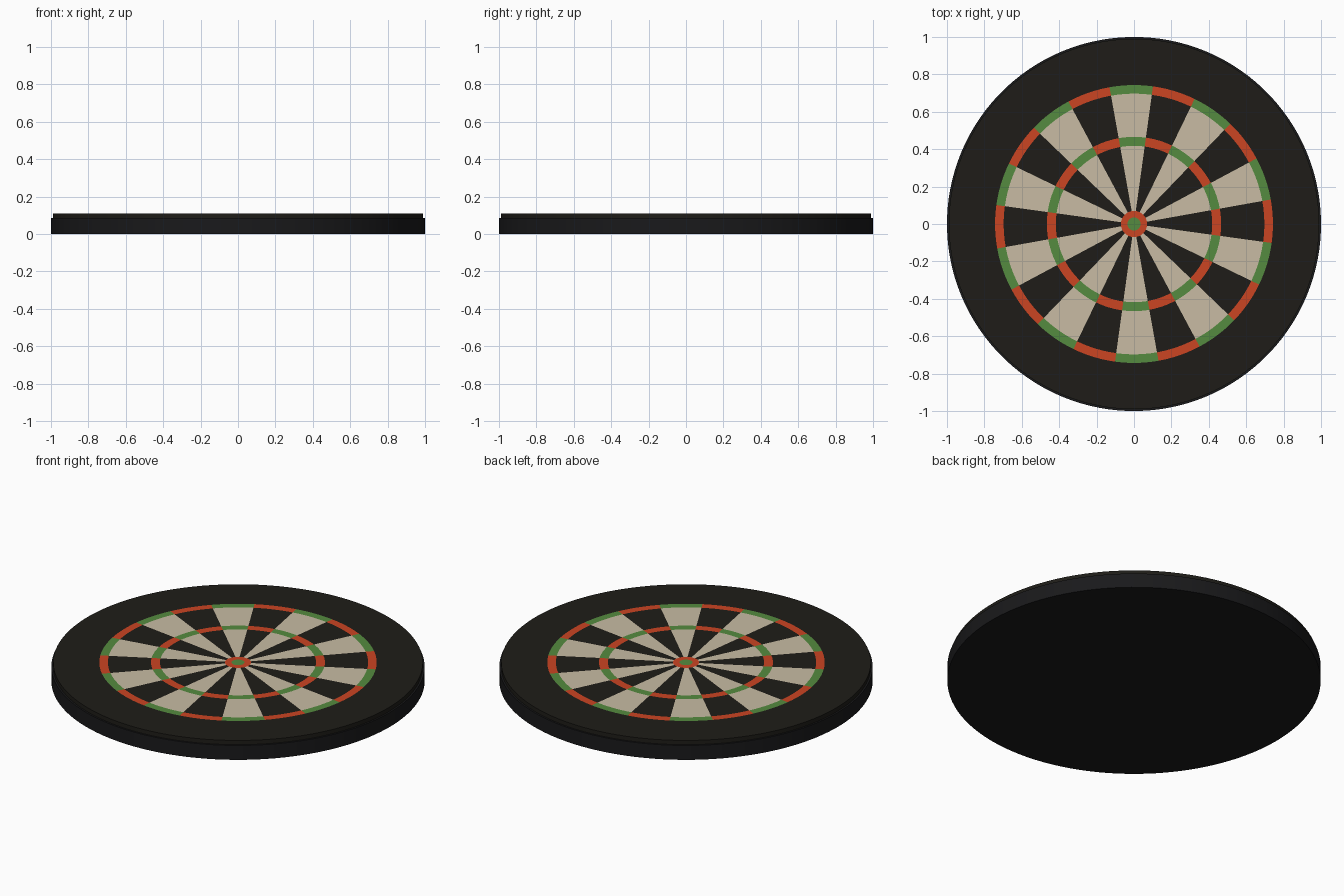
import bpy, bmesh
from math import radians, cos, sin

if "Cube" in bpy.data.objects:
    bpy.data.objects.remove(bpy.data.objects["Cube"])

SECTORS, SUB = 20, 6
N = SECTORS * SUB
START = radians(82.15)          # first edge of the top sector, slightly turned


def material(name, rgb):
    m = bpy.data.materials.new(name)
    m.diffuse_color = (*rgb, 1)
    m.use_nodes = True
    m.node_tree.nodes["Principled BSDF"].inputs["Base Color"].default_value = m.diffuse_color
    return m


rim_black = material("rim_black", (0.010, 0.010, 0.011))
black = material("black", (0.013, 0.012, 0.009))
cream = material("cream", (0.58, 0.50, 0.37))
red = material("red", (0.60, 0.058, 0.016))
green = material("green", (0.09, 0.26, 0.05))


def turned_disc(name, profile, mats, pick):
    """Turn a (radius, z) profile around z; pick(band, sector) gives the material slot."""
    bm = bmesh.new()
    rings = []
    for r, z in profile:
        if r == 0:
            rings.append([bm.verts.new((0, 0, z))] * N)
        else:
            rings.append([bm.verts.new((r * cos(START + radians(360 / N) * i),
                                        r * sin(START + radians(360 / N) * i), z))
                          for i in range(N)])
    for band, (a, b) in enumerate(zip(rings, rings[1:])):
        for i in range(N):
            j = (i + 1) % N
            corners = list(dict.fromkeys((a[i], a[j], b[j], b[i])))
            bm.faces.new(corners).material_index = pick(band, i // SUB)
    bmesh.ops.recalc_face_normals(bm, faces=bm.faces)
    me = bpy.data.meshes.new(name)
    bm.to_mesh(me)
    bm.free()
    ob = bpy.data.objects.new(name, me)
    bpy.context.collection.objects.link(ob)
    for m in mats:
        me.materials.append(m)
    bpy.ops.object.select_all(action='DESELECT')
    ob.select_set(True)
    bpy.context.view_layer.objects.active = ob
    bpy.ops.object.shade_smooth_by_angle(angle=radians(30))
    return ob


# Backing disc
turned_disc("backing_disc", [(0, 0), (1, 0), (1, 0.085), (0, 0.085)],
            [rim_black], lambda band, s: 0)

# Playing face: bull, inner field, treble ring, outer field, double ring, border, edge
TOP, LOW = 0.11, 0.085
radii = [0, 0.035, 0.07, 0.418, 0.466, 0.697, 0.743, 0.99]
slots = [(3, 3), (2, 2), (1, 0), (3, 2), (1, 0), (3, 2), (0, 0), (0, 0), (0, 0)]
turned_disc("playing_face", [(r, TOP) for r in radii] + [(0.99, LOW), (0, LOW)],
            [black, cream, red, green], lambda band, s: slots[band][s % 2])
